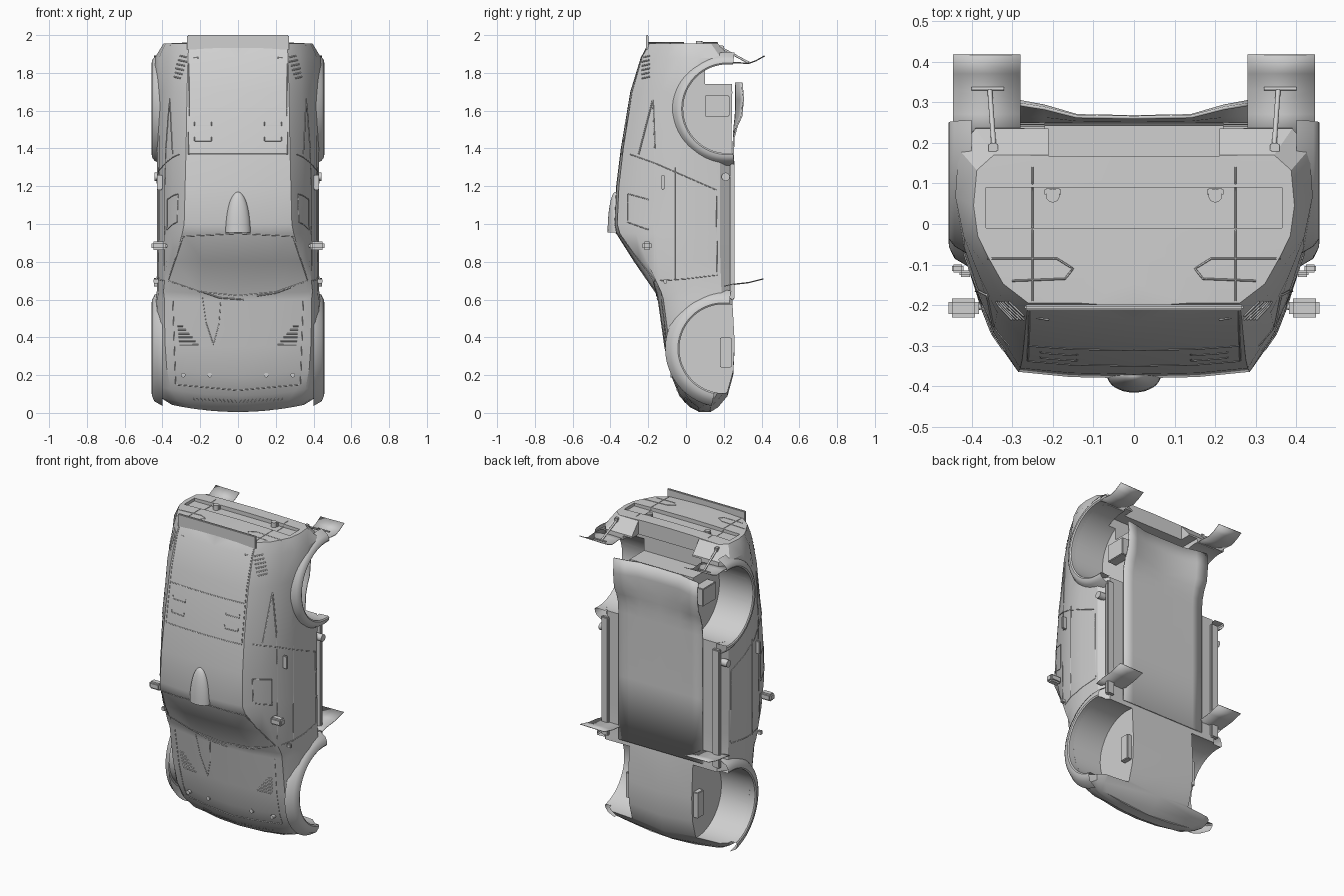
import bpy, bmesh, math
from mathutils import Vector
from mathutils.bvhtree import BVHTree

if "Cube" in bpy.data.objects:
    bpy.data.objects.remove(bpy.data.objects["Cube"])

GREY = bpy.data.materials.new("body grey")
GREY.use_nodes = True
GREY.diffuse_color = (0.63, 0.63, 0.63, 1)
GREY.node_tree.nodes["Principled BSDF"].inputs["Base Color"].default_value = GREY.diffuse_color


def shade(ob, angle):
    bpy.ops.object.select_all(action="DESELECT")
    ob.select_set(True)
    bpy.context.view_layer.objects.active = ob
    bpy.ops.object.shade_smooth_by_angle(angle=math.radians(angle))


def add(name, bm):
    bmesh.ops.recalc_face_normals(bm, faces=bm.faces)
    me = bpy.data.meshes.new(name)
    bm.to_mesh(me)
    bm.free()
    ob = bpy.data.objects.new(name, me)
    bpy.context.collection.objects.link(ob)
    me.materials.append(GREY)
    shade(ob, 35)
    return ob


def mirror(ob):
    ob.modifiers.new("mirror", "MIRROR").use_clip = True
    return ob


def grid(rows):
    """Skin a list of equally long rows of points."""
    bm = bmesh.new()
    vs = [[bm.verts.new(p) for p in row] for row in rows]
    for a, b in zip(vs, vs[1:]):
        for i in range(len(a) - 1):
            bm.faces.new((a[i], a[i + 1], b[i + 1], b[i]))
    return bm


def box(name, lo, hi, bevel=0.0, both=False):
    bm = bmesh.new()
    bmesh.ops.create_cube(bm, size=1)
    for v in bm.verts:
        v.co = Vector(lo[k] + (v.co[k] + 0.5) * (hi[k] - lo[k]) for k in range(3))
    if bevel:
        bmesh.ops.bevel(bm, geom=bm.edges[:], offset=bevel, segments=2, affect="EDGES")
    ob = add(name, bm)
    return mirror(ob) if both else ob


def rod(name, a, b, radius):
    a, b = Vector(a), Vector(b)
    bm = bmesh.new()
    bmesh.ops.create_cone(bm, cap_ends=True, segments=16, radius1=radius, radius2=radius, depth=(b - a).length)
    bmesh.ops.rotate(bm, verts=bm.verts, matrix=(b - a).to_track_quat("Z", "Y").to_matrix())
    bmesh.ops.translate(bm, verts=bm.verts, vec=(a + b) / 2)
    return mirror(add(name, bm))


# Body: stations of height, roof y, roof edge x y, belt x y, side x, floor y
STATIONS = [
    (0.005, 0.07, 0.22, 0.075, 0.29, 0.08, 0.35, 0.13),
    (0.03, 0.02, 0.26, 0.03, 0.35, 0.04, 0.41, 0.17),
    (0.09, -0.035, 0.30, -0.02, 0.39, 0.0, 0.435, 0.22),
    (0.2, -0.08, 0.33, -0.065, 0.40, -0.04, 0.445, 0.25),
    (0.35, -0.115, 0.34, -0.10, 0.41, -0.06, 0.445, 0.258),
    (0.59, -0.148, 0.35, -0.13, 0.405, -0.09, 0.435, 0.245),
    (0.63, -0.158, 0.365, -0.135, 0.40, -0.11, 0.43, 0.24),
    (0.8, -0.275, 0.335, -0.245, 0.395, -0.15, 0.43, 0.24),
    (0.95, -0.37, 0.295, -0.35, 0.39, -0.16, 0.43, 0.24),
    (1.0, -0.38, 0.285, -0.364, 0.388, -0.16, 0.43, 0.24),
    (1.2, -0.37, 0.28, -0.355, 0.388, -0.16, 0.43, 0.24),
    (1.4, -0.345, 0.275, -0.332, 0.388, -0.15, 0.43, 0.24),
    (1.7, -0.295, 0.27, -0.284, 0.38, -0.13, 0.435, 0.245),
    (1.88, -0.24, 0.265, -0.232, 0.37, -0.1, 0.44, 0.235),
    (1.955, -0.2, 0.26, -0.195, 0.36, -0.08, 0.395, 0.17),
]


def section(z, yt, xr, yr, xb, yb, xm, yf):
    ym = (yb + yf) / 2
    pts = [(0, yt), (xr * 0.55, yt + 0.2 * (yr - yt)), (xr, yr),
           ((xr + xb) / 2 + 0.012, (yr + yb) / 2 - 0.01), (xb, yb),
           (xb + 0.7 * (xm - xb), yb + 0.4 * (ym - yb)), (xm, ym),
           (xm - 0.008, ym + 0.7 * (yf - ym)), (xm - 0.05, yf), (0, yf)]
    sweep = 0.06 * max(0, 1 - z / 0.85)
    return [(x, y, z + sweep * (x / 0.44) ** 2) for x, y in pts]


rows = [section(*s) for s in STATIONS]


def cap(row, z):
    mid = [(x * 0.5, y, z + (p - z) * 0.25) for x, y, p in row]
    return [(0, y, z) for x, y, p in row], mid


nose, nose_mid = cap(rows[0], STATIONS[0][0])
tail, tail_mid = cap(rows[-1], 1.963)
bm = grid([nose, nose_mid] + rows + [tail_mid, tail])
bmesh.ops.remove_doubles(bm, verts=bm.verts, dist=0.0001)
body = mirror(add("car_body", bm))

# Cut wheel wells, tail recess and the open space under the rear bumper
WHEELS = {"front": (0.2, 0.34), "rear": (0.22, 1.61)}
cutters = []
for y, z in WHEELS.values():
    for s in (-1, 1):
        bm = bmesh.new()
        bmesh.ops.create_cone(bm, cap_ends=True, segments=64, radius1=0.236, radius2=0.236, depth=0.4)
        ob = add("well_cutter", bm)
        ob.rotation_euler.y = math.pi / 2
        ob.location = (s * 0.42, y, z)
        cutters.append(ob)
cutters += [box("recess_cutter", (-0.365, -0.01, 1.938), (0.365, 0.09, 2.1)),
            box("cavity_cutter", (-0.27, 0.1, 1.74), (0.27, 0.4, 1.87)),
            box("bumper_cutter", (-0.21, 0.168, 1.75), (0.21, 0.42, 2.1))]
for c in cutters:
    c.hide_render = True
    mod = body.modifiers.new("cut", "BOOLEAN")
    mod.object, mod.operation, mod.solver = c, "DIFFERENCE", "EXACT"
graph = bpy.context.evaluated_depsgraph_get()
mesh = bpy.data.meshes.new_from_object(body.evaluated_get(graph))
body.modifiers.clear()
body.data = mesh
for c in cutters:
    bpy.data.objects.remove(c)
shade(body, 28)

# Wheel arch flares
for name, wide, start in (("front", 0.285, -78), ("rear", 0.275, -97)):
    cy, cz = WHEELS[name]
    profile = [(0.237, 0.39), (0.235, 0.452), (0.243, 0.457), (0.258, 0.455), (wide, 0.442), (wide + 0.025, 0.4)]
    arc = [math.radians(start + (97 - start) * i / 40) for i in range(41)]
    mirror(add(name + "_arch_flare", grid(
        [[(x, cy - r * math.cos(t), cz + r * math.sin(t)) for r, x in profile] for t in arc])))

# Floor pan with lowered rear corners, and side sills
floor = grid([[(0, 0.255 + d * 0.25, z), (0.14, 0.255 + d * 0.3, z), (0.22, 0.255 + d * 0.75, z), (0.29, 0.255 + d, z)]
              for z, d in ((0.6, 0), (1.0, 0), (1.4, 0), (1.46, 0.003), (1.52, 0.02), (1.57, 0.043), (1.66, 0.052), (1.75, 0.045))])
floor = mirror(add("floor_pan", floor))
floor.modifiers.new("thickness", "SOLIDIFY").thickness = 0.008
box("sill", (0.36, 0.232, 0.6), (0.41, 0.258, 1.34), 0.006, True)
box("rear_axle_bracket", (0.2, 0.1, 1.57), (0.28, 0.23, 1.68), 0.004, True)
box("front_axle_bracket", (0.2, 0.18, 0.24), (0.25, 0.24, 0.4), 0.004, True)

# Mud flaps and their struts
for name, path in (("front", [(0.2, 0.67), (0.24, 0.68), (0.33, 0.69), (0.41, 0.71)]),
                   ("rear", [(0.2, 1.85), (0.27, 1.855), (0.33, 1.85), (0.37, 1.865), (0.415, 1.89)])):
    flap = mirror(add(name + "_mud_flap", grid([[(0.28, y, z), (0.445, y, z + 0.003)] for y, z in path])))
    flap.modifiers.new("thickness", "SOLIDIFY").thickness = 0.004
rod("flap_strut", (0.345, 0.19, 1.93), (0.355, 0.33, 1.855), 0.006)
rod("flap_strut_bar", (0.32, 0.333, 1.857), (0.4, 0.333, 1.857), 0.004)
box("strut_mount", (0.335, 0.175, 1.9), (0.358, 0.2, 1.945), 0.003, True)

# Roof scoop
bm = bmesh.new()
bmesh.ops.create_uvsphere(bm, u_segments=32, v_segments=24, radius=1)
for v in bm.verts:
    v.co = Vector((v.co.x * 0.066, v.co.y * 0.042 - 0.373, v.co.z * 0.215 + 0.955))
cut = bmesh.ops.bisect_plane(bm, geom=bm.verts[:] + bm.edges[:] + bm.faces[:],
                             plane_co=(0, 0, 0.955), plane_no=(0, 0, -1), clear_outer=True)
bmesh.ops.holes_fill(bm, edges=[e for e in cut["geom_cut"] if isinstance(e, bmesh.types.BMEdge)])
add("roof_scoop", bm)

# Spoiler, mirrors, handles, tow eyes and exhaust
box("rear_spoiler", (-0.27, -0.212, 1.92), (0.27, -0.198, 2.0), 0.004)
box("side_mirror", (0.382, -0.23, 0.863), (0.457, -0.183, 0.907), 0.009, True)
rod("mirror_stalk", (0.36, -0.2, 0.88), (0.39, -0.205, 0.885), 0.008)
box("door_handle", (0.4, -0.13, 1.18), (0.43, -0.115, 1.26), 0.004, True)
box("bonnet_latch", (0.42, -0.12, 0.685), (0.448, -0.1, 0.71), 0.004, True)
rod("side_exhaust", (0.38, 0.21, 1.25), (0.443, 0.21, 1.25), 0.022)
rod("tail_latch", (0.2, 0.07, 1.93), (0.2, 0.07, 1.968), 0.017)
box("tail_bracket", (0.18, 0.07, 1.93), (0.22, 0.088, 1.965), 0.003, True)
rod("inner_bonnet_pin", (0.15, -0.083, 0.2), (0.15, -0.06, 0.2), 0.012)
rod("outer_bonnet_pin", (0.29, -0.083, 0.2), (0.29, -0.05, 0.2), 0.012)

# Panel seams laid onto the body surface
bm = bmesh.new()
bm.from_mesh(body.data)
tree = BVHTree.FromBMesh(bm)
bm.free()
CAST = {"front": lambda a, b: ((a, -2, b), (0, 1, 0)),
        "side": lambda a, b: ((2, a, b), (-1, 0, 0)),
        "tail": lambda a, b: ((a, b, 3), (0, 0, -1))}


def seam(name, face, pts, radius=0.0025, both=True):
    for s in ((1, -1) if both else (1,)):
        line = []
        for a, b in zip(pts, pts[1:]):
            a, b = Vector(a), Vector(b)
            n = max(1, int((b - a).length / 0.01))
            for i in range(n + 1):
                origin, ray = CAST[face](*a.lerp(b, i / n))
                hit = tree.ray_cast(Vector(origin), Vector(ray))[0]
                if hit:
                    line.append((hit.x * s, hit.y, hit.z, 1))
        if len(line) < 2:
            continue
        cu = bpy.data.curves.new(name, "CURVE")
        cu.dimensions, cu.bevel_depth, cu.bevel_resolution = "3D", radius, 0
        sp = cu.splines.new("POLY")
        sp.points.add(len(line) - 1)
        for p, co in zip(sp.points, line):
            p.co = co
        cu.materials.append(GREY)
        bpy.context.collection.objects.link(bpy.data.objects.new(name, cu))


seam("windscreen_frame", "front", [(0, 0.95), (0.29, 0.935), (0.37, 0.7), (0.2, 0.64), (0, 0.62)], 0.003)
seam("bonnet_seam", "front", [(0, 0.12), (0.33, 0.15), (0.345, 0.6)])
seam("hatch_seam", "front", [(0, 1.37), (0.262, 1.37), (0.258, 1.92)])
seam("hatch_split", "front", [(0, 1.61), (0.26, 1.61)])
seam("bonnet_channel", "front", [(-0.19, 0.62), (-0.17, 0.48), (-0.13, 0.36), (-0.1, 0.47), (-0.09, 0.61)], both=False)
seam("wiper", "front", [(-0.2, 0.645), (-0.1, 0.61), (0.03, 0.6)], 0.004, False)
seam("wiper", "front", [(0.28, 0.665), (0.2, 0.635), (0.1, 0.62)], 0.004, False)
for z in (1.44, 1.52):
    seam("hatch_vent", "front", [(0.14, z + 0.02), (0.14, z), (0.23, z), (0.23, z + 0.02)])
for i in range(6):
    h = 0.46 - i * 0.02
    seam("bonnet_louvre", "front", [(0.29 - i * 0.016, h), (0.32 - i * 0.002, h)], 0.004)
    seam("quarter_vent", "side", [(-0.235, 1.77 + i * 0.022), (-0.19, 1.78 + i * 0.022)], 0.004)
for i in range(12):
    seam("grille_slot", "front", [(0.01 + i * 0.02, 0.055 + i * 0.001), (0.02 + i * 0.02, 0.07 + i * 0.001)], 0.003)
seam("door_seam", "side", [(-0.3, 1.37), (-0.16, 1.32), (0.16, 1.18), (0.165, 0.73), (0, 0.71), (-0.14, 0.7)])
seam("belt_line", "side", [(-0.165, 0.75), (-0.165, 1.4)])
seam("waist_line", "side", [(-0.055, 0.7), (-0.055, 1.3)])
seam("side_window", "side", [(-0.31, 1.16), (-0.2, 1.13), (-0.2, 0.97), (-0.31, 1.01), (-0.31, 1.16)])
seam("quarter_blade", "side", [(-0.25, 1.37), (-0.175, 1.66), (-0.165, 1.4)], 0.004)
seam("boot_seam", "tail", [(0.25, -0.19), (0.25, 0.14)])
seam("tail_light", "tail", [(0.36, -0.085), (0.19, -0.085), (0.15, -0.11), (0.17, -0.135), (0.3, -0.14)])
